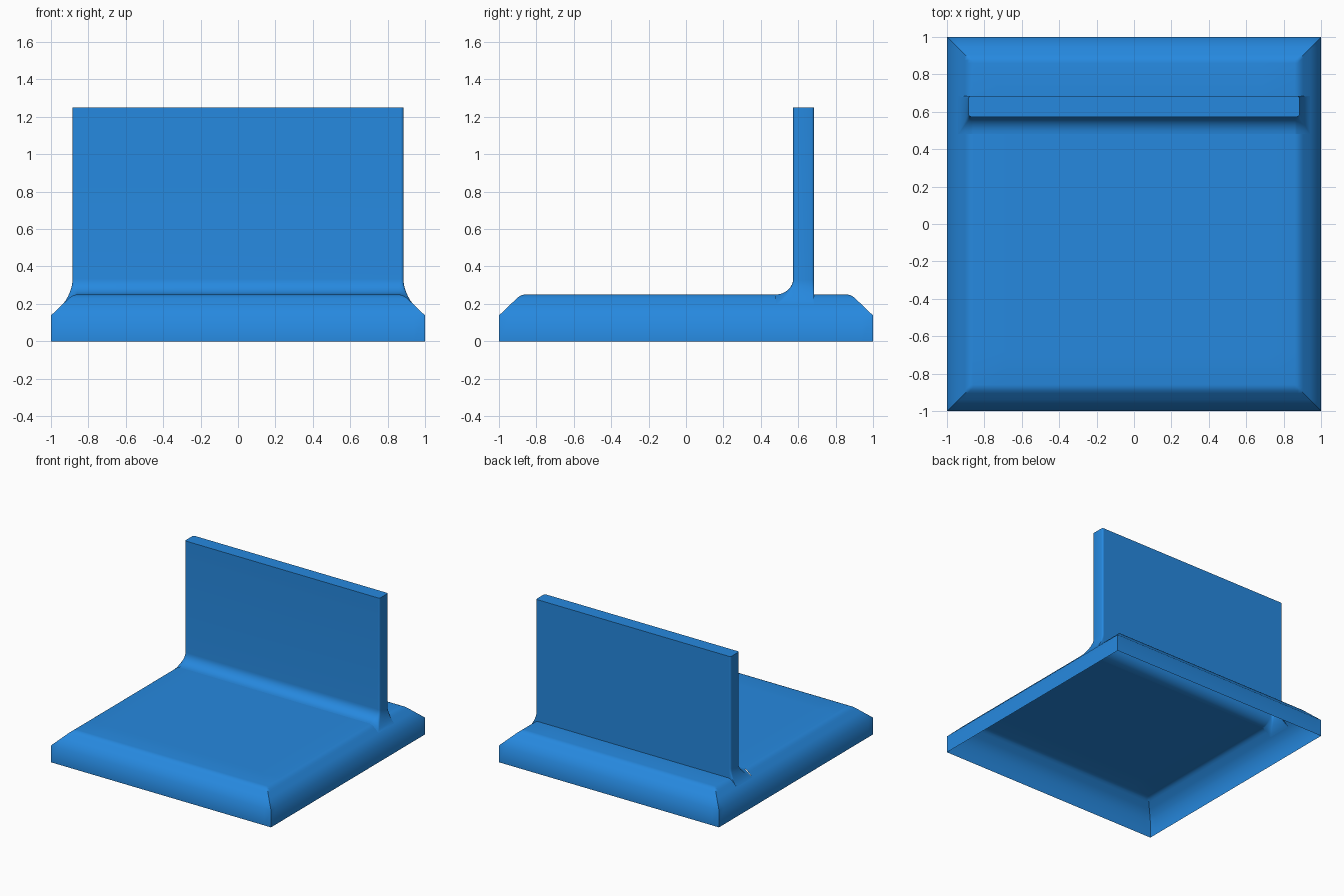
import bpy, bmesh, math

if "Cube" in bpy.data.objects:
    bpy.data.objects.remove(bpy.data.objects["Cube"])

blue = bpy.data.materials.new("blue")
blue.diffuse_color = (0.0194, 0.25, 0.74, 1)
blue.use_nodes = True
blue.node_tree.nodes["Principled BSDF"].inputs["Base Color"].default_value = blue.diffuse_color

# Chamfered rim of the base: distance from centre -> height
RIM = [(0, .25), (.86, .25), (.875, .2475), (.89, .241), (.905, .229), (1, .138)]


def height(x, y):
    r = min(max(abs(x), abs(y)), 1)
    for (a, za), (b, zb) in zip(RIM, RIM[1:]):
        if r <= b:
            return za + (zb - za) * (r - a) / (b - a)
    return RIM[-1][1]


def finish(bm, name):
    bmesh.ops.remove_doubles(bm, verts=bm.verts, dist=1e-5)
    bmesh.ops.recalc_face_normals(bm, faces=bm.faces)
    mesh = bpy.data.meshes.new(name)
    bm.to_mesh(mesh)
    bm.free()
    ob = bpy.data.objects.new(name, mesh)
    bpy.context.collection.objects.link(ob)
    mesh.materials.append(blue)
    bpy.ops.object.select_all(action='DESELECT')
    ob.select_set(True)
    bpy.context.view_layer.objects.active = ob
    bpy.ops.object.shade_smooth_by_angle(angle=math.radians(50))


FRONT, BACK, END = .48, .685, .94      # footprint of the upright on the base

# Base: open-bottomed shell with an opening under the upright
bm = bmesh.new()
half = [FRONT, BACK, .86, .875, .89, .905, END, 1]
line = [-v for v in reversed(half)] + half
n = len(line)
grid = [[bm.verts.new((x, y, height(x, y))) for y in line] for x in line]
for i in range(n - 1):
    for j in range(n - 1):
        cx, cy = (line[i] + line[i + 1]) / 2, (line[j] + line[j + 1]) / 2
        if abs(cx) < END and FRONT < cy < BACK:
            continue
        a, b, c, d = grid[i][j], grid[i + 1][j], grid[i + 1][j + 1], grid[i][j + 1]
        if abs(abs(cx) - abs(cy)) < 1e-6:        # split along the mitre
            tris = [(a, b, c), (a, c, d)] if cx * cy > 0 else [(a, b, d), (b, c, d)]
            for t in tris:
                bm.faces.new(t)
        else:
            bm.faces.new((a, b, c, d))
skirt = bmesh.ops.extrude_edge_only(bm, edges=[
    e for e in bm.edges if e.is_boundary
    and any(all(abs(abs(v.co[k]) - 1) < 1e-6 for v in e.verts) for k in (0, 1))])
for v in skirt["geom"]:
    if isinstance(v, bmesh.types.BMVert):
        v.co.z = 0
finish(bm, "base")


# Upright: hollow panel lofted from rounded rectangles, flared at front and ends
def outline(x1, y0, y1, r):
    quarter = []
    for cy, start in ((y0 + r, -90), (y1 - r, 0)):
        if start == -90:
            quarter += [(.86, y0), (.87, y0)]
        for k in range(4):
            t = math.radians(start + 30 * k)
            quarter.append((x1 - r + r * math.cos(t), cy + r * math.sin(t)))
    quarter += [(.87, y1), (.86, y1)]
    return quarter + [(-x, y) for x, y in reversed(quarter)]


bm = bmesh.new()
rings = []
STEPS = 8
for k in range(STEPS + 1):
    t = math.pi / 2 * k / STEPS
    flare, rise = 1 - math.sin(t), .085 * (1 - math.cos(t))
    pts = outline(.885 + .055 * flare, .573 - (.573 - FRONT) * flare, BACK, .014 * (1 - flare))
    rings.append([bm.verts.new((x, y, height(x, y) + rise)) for x, y in pts])
rings.append([bm.verts.new((x, y, 1.25)) for x, y in pts])
for lo, hi in zip(rings, rings[1:]):
    m = len(lo)
    for i in range(m):
        j = (i + 1) % m
        bm.faces.new((lo[i], lo[j], hi[j], hi[i]))
bm.faces.new(rings[-1])
finish(bm, "upright_panel")
